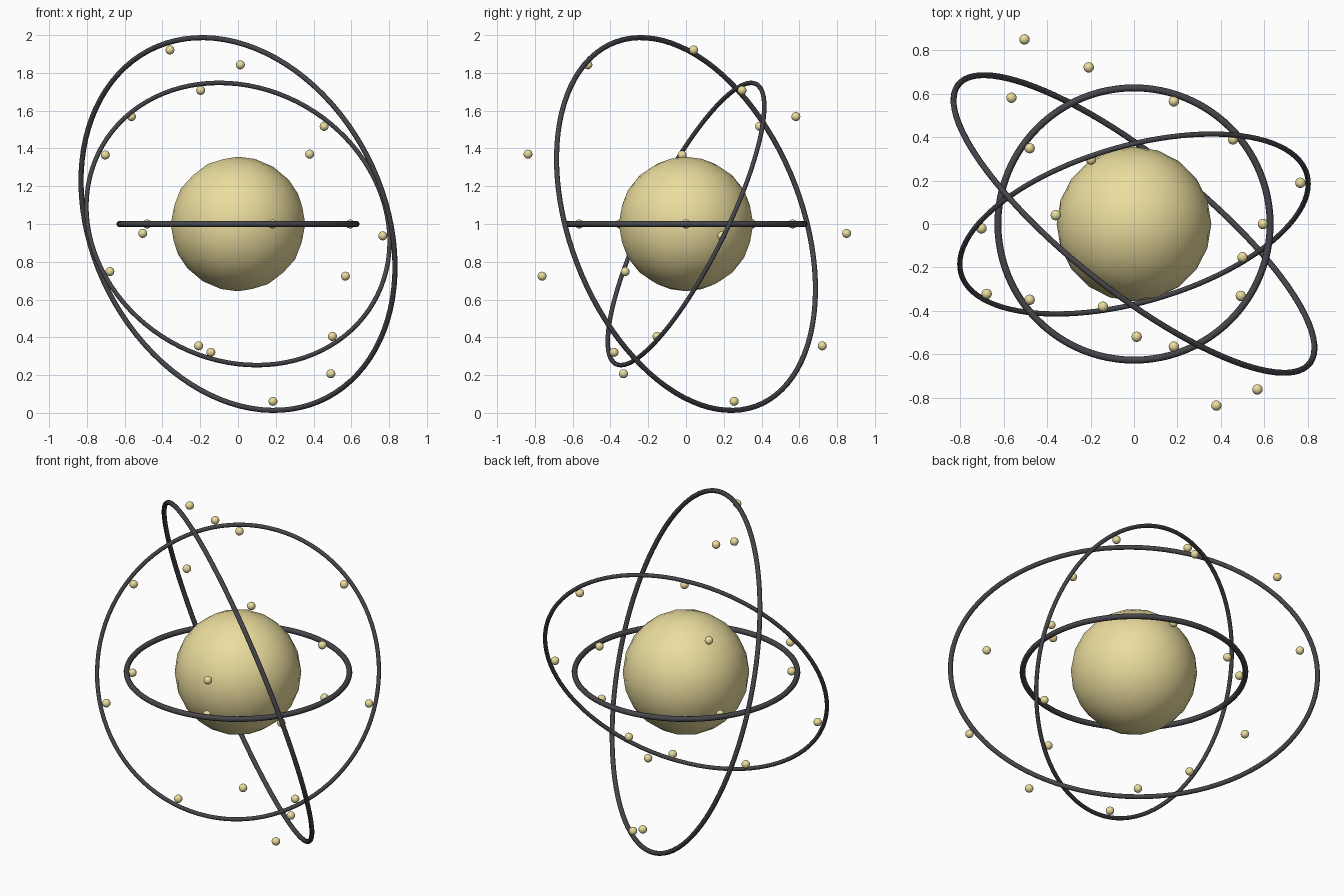
import bpy
from math import radians, cos, sin, tau
from mathutils import Euler, Vector

if "Cube" in bpy.data.objects:
    bpy.data.objects.remove(bpy.data.objects["Cube"])

CENTRE = Vector((0, 0, 1))


def material(name, rgb):
    m = bpy.data.materials.new(name)
    m.diffuse_color = (*rgb, 1)
    m.use_nodes = True
    m.node_tree.nodes["Principled BSDF"].inputs["Base Color"].default_value = m.diffuse_color
    return m


gold = material("gold", (0.83, 0.72, 0.34))
dark = material("dark_metal", (0.06, 0.06, 0.07))


def finish(name, mat):
    ob = bpy.context.object
    ob.name = name
    ob.data.materials.append(mat)
    bpy.ops.object.shade_smooth()
    return ob


def ball(name, radius, location, subdivisions):
    bpy.ops.mesh.primitive_ico_sphere_add(subdivisions=subdivisions, radius=radius, location=location)
    return finish(name, gold)


# central sphere
ball("core", 0.356, CENTRE, 3)

# orbits: ring radius, tube radius, tilt x/y, ring spin z, bead count, bead circle radius, bead phase
orbits = [
    (0.627, 0.016, 0, 0, 0, 5, 0.594, 0.0),
    (0.829, 0.012, 60, 30, 0, 7, 0.792, 0.5),
    (1.033, 0.0138, -30, 70, 20, 9, 0.990, 1.0),
]
for i, (ring_r, tube_r, rx, ry, rz, count, bead_r, phase) in enumerate(orbits, 1):
    # orbit ring
    bpy.ops.mesh.primitive_torus_add(
        major_radius=ring_r, minor_radius=tube_r, major_segments=96, minor_segments=12,
        location=CENTRE, rotation=(radians(rx), radians(ry), radians(rz)))
    finish(f"orbit_ring_{i}", dark)
    # beads follow the tilt without the ring's spin
    tilt = Euler((radians(rx), radians(ry), 0)).to_matrix()
    for k in range(count):
        a = phase + tau * k / count
        ball(f"orbit_{i}_bead_{k + 1}", 0.0238,
             CENTRE + tilt @ Vector((bead_r * cos(a), bead_r * sin(a), 0)), 3)
